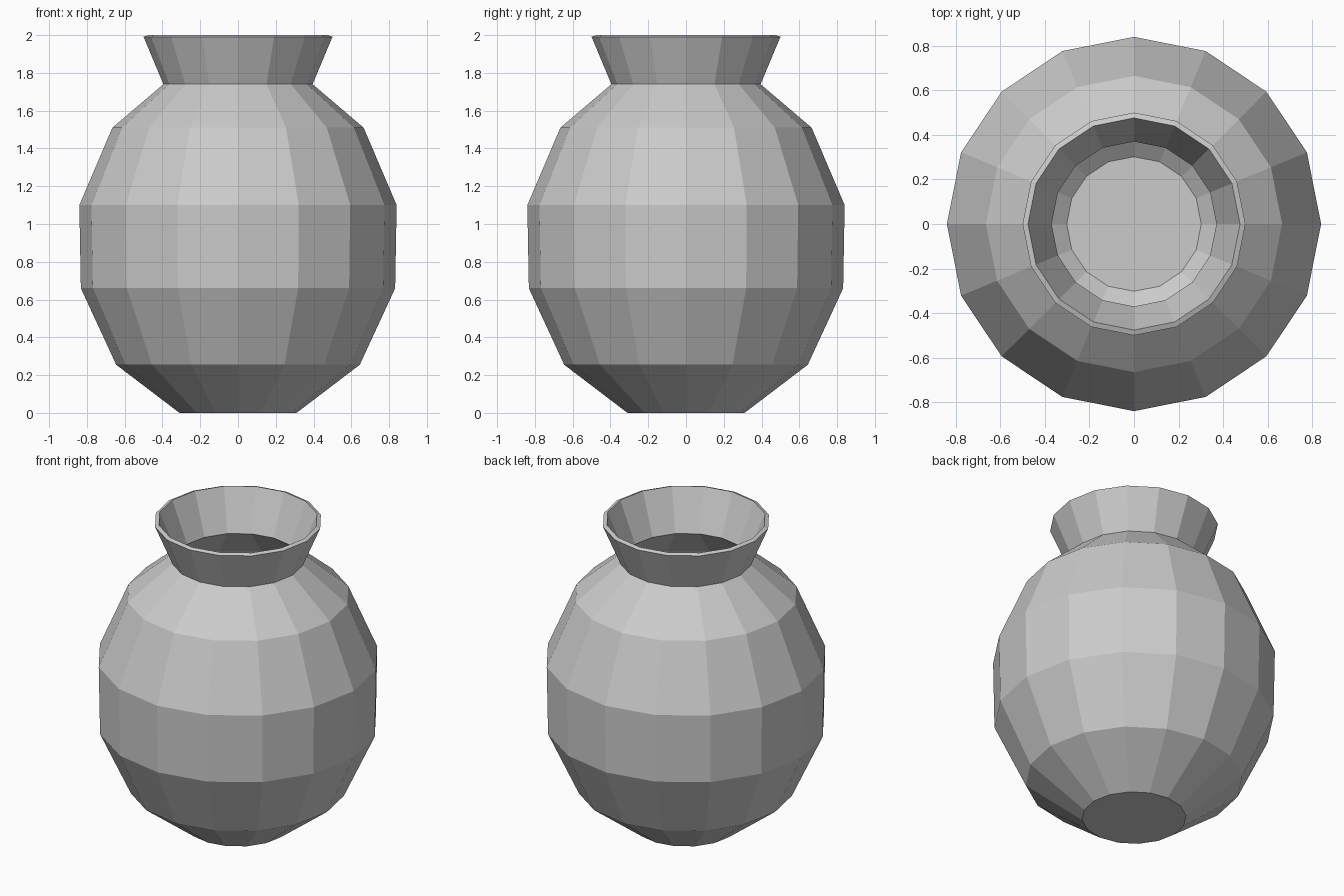
import bpy, bmesh
from math import cos, sin, tau

if "Cube" in bpy.data.objects:
    bpy.data.objects.remove(bpy.data.objects["Cube"])

SIDES = 16

# Wall profile (radius, height): outside going up, then inside going down
OUTER = [(0.31, 0), (0.645, 0.255), (0.832, 0.66), (0.84, 1.10),
         (0.665, 1.51), (0.395, 1.74), (0.50, 1.991)]
INNER = [(0.476, 2.0), (0.37, 1.737), (0.65, 1.493), (0.817, 1.095),
         (0.809, 0.665), (0.627, 0.27), (0.302, 0.023)]


def lathe(name, profile):
    """Revolve a profile about z and cap both ends."""
    bm = bmesh.new()
    rings = [[bm.verts.new((r * cos(tau * i / SIDES), r * sin(tau * i / SIDES), z))
              for i in range(SIDES)] for r, z in profile]
    for low, high in zip(rings, rings[1:]):
        for i in range(SIDES):
            j = (i + 1) % SIDES
            bm.faces.new((low[i], low[j], high[j], high[i]))
    bm.faces.new(rings[0][::-1])   # underside
    bm.faces.new(rings[-1])        # inside floor
    bmesh.ops.recalc_face_normals(bm, faces=bm.faces)
    mesh = bpy.data.meshes.new(name)
    bm.to_mesh(mesh)
    bm.free()
    obj = bpy.data.objects.new(name, mesh)
    bpy.context.collection.objects.link(obj)
    return obj


# Hollow flat-shaded vase
lathe("vase", OUTER + INNER)
